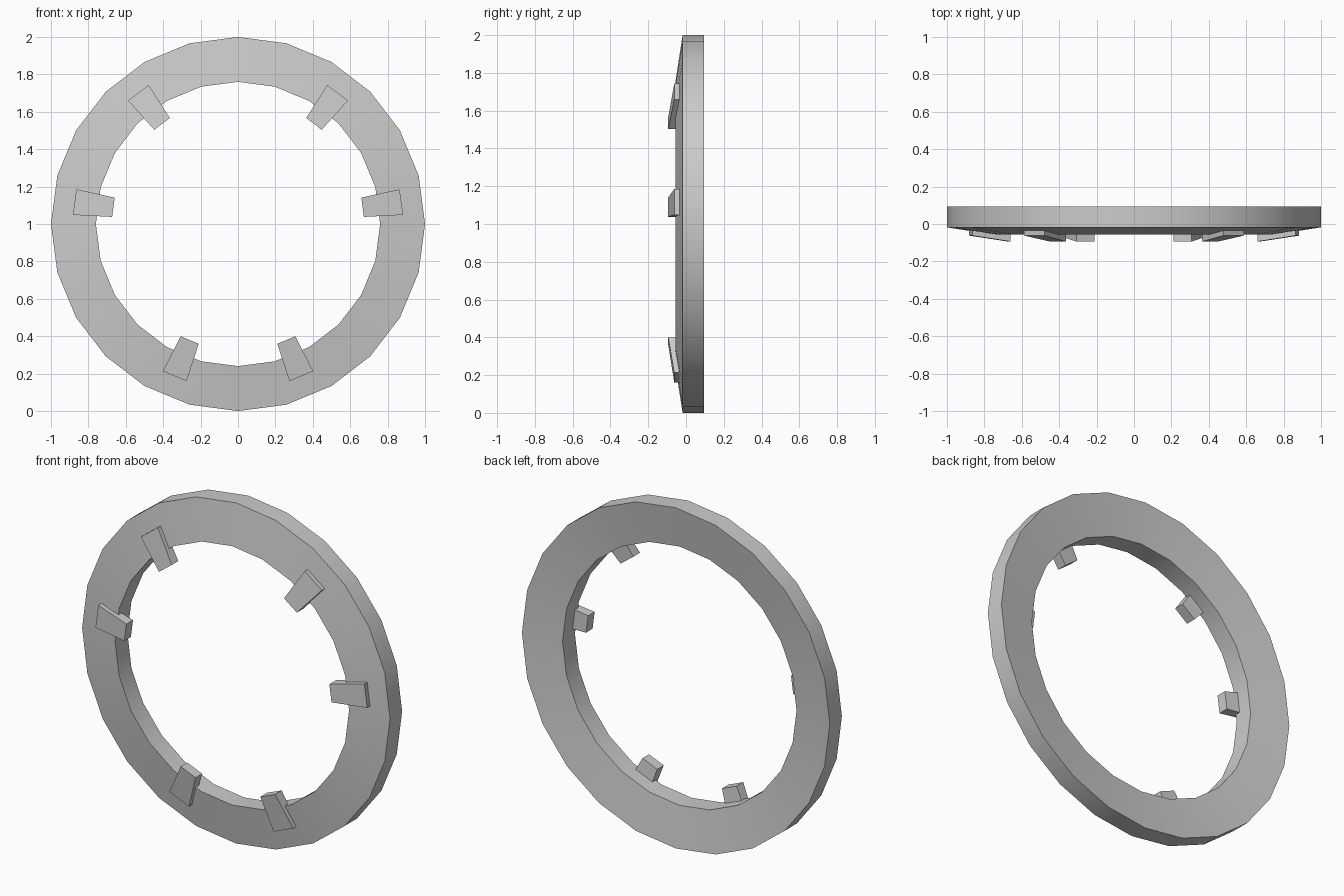
import bpy, bmesh, math

if "Cube" in bpy.data.objects:
    bpy.data.objects.remove(bpy.data.objects["Cube"])

SIDES = 24
CENTRE_Z = 1.0


def make_object(name, verts, faces, smooth=False):
    mesh = bpy.data.meshes.new(name)
    mesh.from_pydata(verts, [], faces)
    bm = bmesh.new()
    bm.from_mesh(mesh)
    bmesh.ops.recalc_face_normals(bm, faces=bm.faces)
    bm.to_mesh(mesh)
    bm.free()
    obj = bpy.data.objects.new(name, mesh)
    bpy.context.collection.objects.link(obj)
    if smooth:
        bpy.context.view_layer.objects.active = obj
        obj.select_set(True)
        bpy.ops.object.shade_smooth_by_angle(angle=math.radians(30))
        obj.select_set(False)
    return obj


# Ring: slanted cross-section (radius, y) swept around the y axis
profile = [(1.0, 0.094), (1.0, -0.018), (0.76, -0.055), (0.76, 0.06)]
n = len(profile)
verts, faces = [], []
for i in range(SIDES):
    a = 2 * math.pi * i / SIDES
    for r, y in profile:
        verts.append((r * math.cos(a), y, CENTRE_Z + r * math.sin(a)))
    for j in range(n):
        k, i2 = (j + 1) % n, (i + 1) % SIDES
        faces.append((i * n + j, i * n + k, i2 * n + k, i2 * n + j))
make_object("ring", verts, faces, smooth=True)

# Clips: tapered blocks sunk into the front, reaching into the opening
# each end: radius, half width, front y, back y
inner_end = (0.672, 0.052, -0.094, -0.033)
outer_end = (0.881, 0.069, -0.062, -0.012)


def clip(name, degrees):
    a = math.radians(degrees)
    c, s = math.cos(a), math.sin(a)
    pts = []
    for r, w, front, back in (inner_end, outer_end):
        for t, y in ((-w, front), (w, front), (w, back), (-w, back)):
            pts.append((r * c - t * s, y, CENTRE_Z + r * s + t * c))
    quads = [(0, 1, 2, 3), (4, 5, 6, 7), (0, 1, 5, 4),
             (1, 2, 6, 5), (2, 3, 7, 6), (3, 0, 4, 7)]
    make_object(name, pts, quads)


for label, deg in (("upper", 52.8), ("middle", 7.65), ("lower", -67.4)):
    clip(label + "_clip_right", deg)
    clip(label + "_clip_left", 180 - deg)
